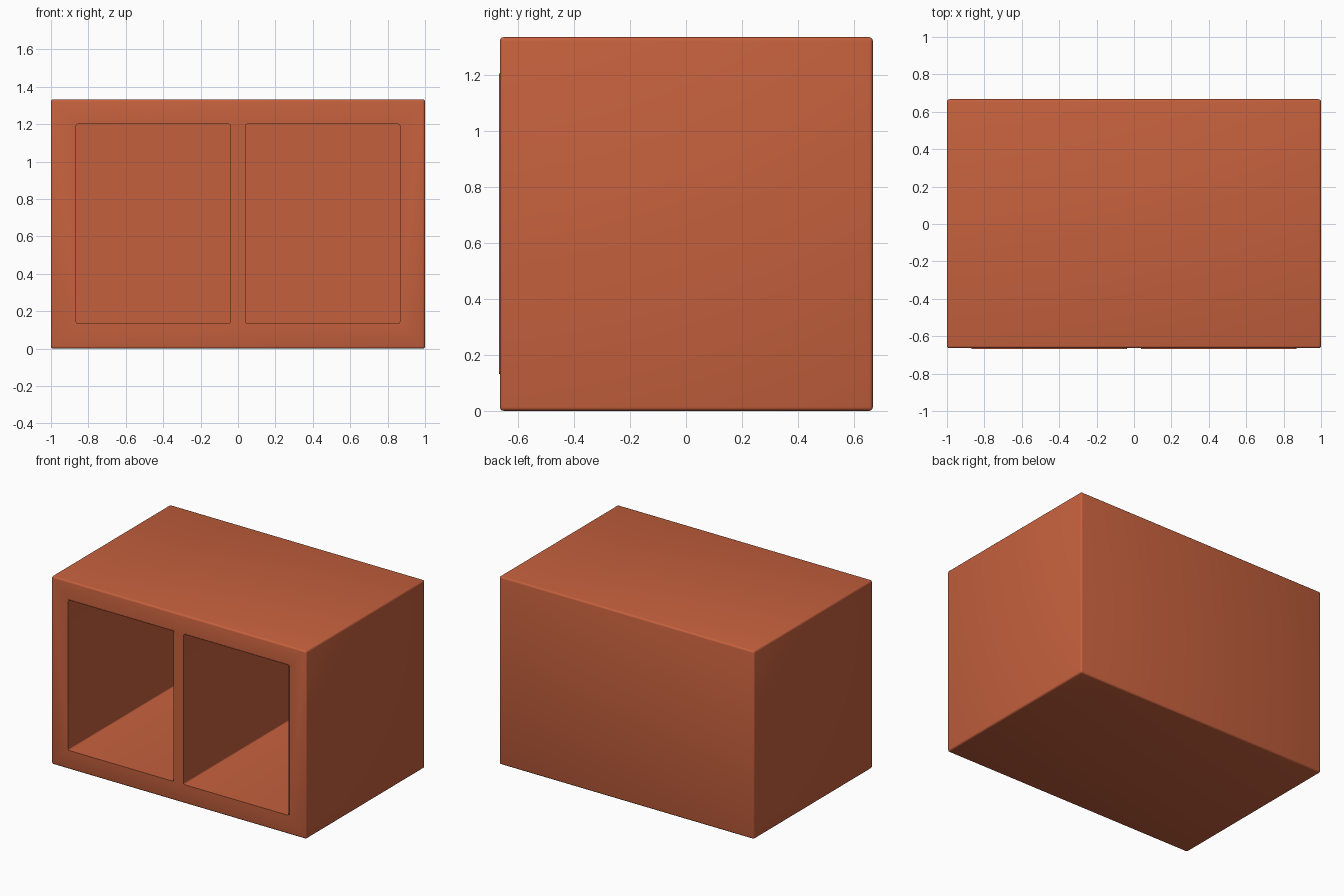
import bpy, bmesh
from mathutils import Matrix

if "Cube" in bpy.data.objects:
    bpy.data.objects.remove(bpy.data.objects["Cube"])

W, D, H = 2.0, 1.33, 1.333
FRONT = -0.664          # body front; the lips stand slightly proud of it
BACK_IN = 0.533         # inner back wall
clay = bpy.data.materials.new("terracotta orange")
clay.diffuse_color = (0.56, 0.118, 0.047, 1)
clay.use_nodes = True
clay.node_tree.nodes["Principled BSDF"].inputs["Base Color"].default_value = clay.diffuse_color


def box(name, x0, x1, y0, y1, z0, z1, bevel=0.0, along_y=False, segs=3):
    """Box from its limits, with all edges or only the y edges rounded."""
    bm = bmesh.new()
    m = Matrix.Translation(((x0 + x1) / 2, (y0 + y1) / 2, (z0 + z1) / 2))
    m = m @ Matrix.Diagonal((x1 - x0, y1 - y0, z1 - z0, 1))
    bmesh.ops.create_cube(bm, size=1, matrix=m)
    if bevel:
        edges = [e for e in bm.edges if not along_y or
                 abs(e.verts[0].co.y - e.verts[1].co.y) > 0.001]
        bmesh.ops.bevel(bm, geom=edges, offset=bevel, segments=segs,
                        profile=0.5, affect='EDGES')
    me = bpy.data.meshes.new(name)
    bm.to_mesh(me)
    bm.free()
    ob = bpy.data.objects.new(name, me)
    bpy.context.collection.objects.link(ob)
    me.materials.append(clay)
    return ob


def cut(ob, cutter):
    mod = ob.modifiers.new("cut", 'BOOLEAN')
    mod.operation = 'DIFFERENCE'
    mod.solver = 'EXACT'
    mod.object = cutter
    cutter.hide_render = True
    cutter.hide_set(True)
    cutter.display_type = 'WIRE'


# Cabinet body with softly rounded edges
body = box("cabinet_body", -W / 2, W / 2, FRONT, 0.667, 0, H, 0.013)

# Two open compartments, each with a thin raised lip
for side, x0, x1 in (("left", -0.865, -0.04), ("right", 0.04, 0.865)):
    cutter = box(side + "_compartment_cutter", x0, x1, -0.8, BACK_IN,
                 0.135, 1.2, 0.008, True)
    t = 0.003
    lip = box(side + "_opening_lip", x0 - t, x1 + t, -0.667, FRONT + 0.003,
              0.135 - t, 1.2 + t, 0.01, True)
    cut(body, cutter)
    cut(lip, cutter)

# Smooth the rounded edges, keep the flat faces crisp
for ob in [o for o in bpy.data.objects if not o.hide_render]:
    bpy.ops.object.select_all(action='DESELECT')
    ob.select_set(True)
    bpy.context.view_layer.objects.active = ob
    for mod in list(ob.modifiers):
        bpy.ops.object.modifier_apply(modifier=mod.name)
    bpy.ops.object.shade_smooth_by_angle(angle=0.6)
for ob in [o for o in bpy.data.objects if o.hide_render]:
    bpy.data.objects.remove(ob)
